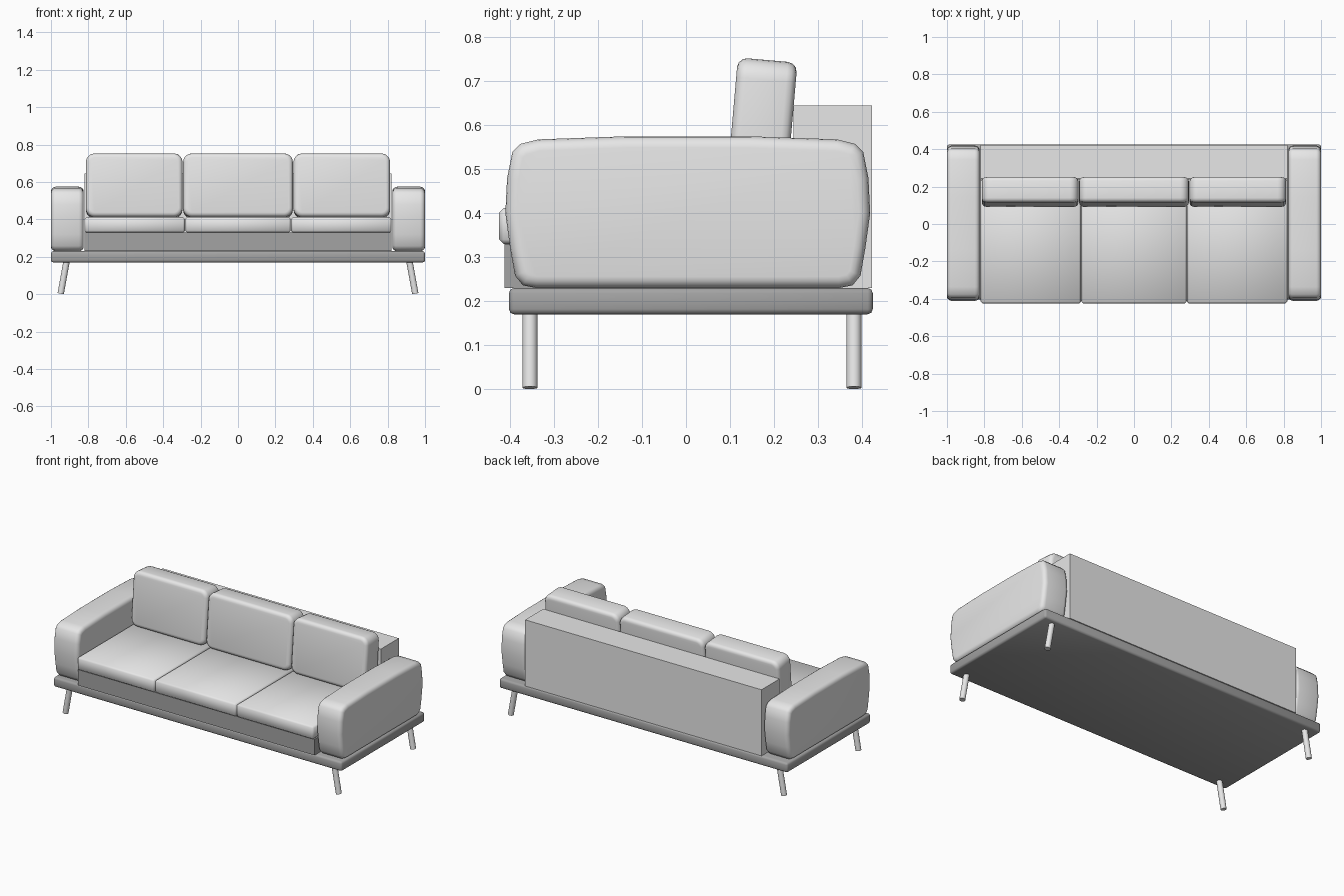
import bpy
import bmesh
import math
from mathutils import Vector

cube = bpy.data.objects.get("Cube")
if cube:
    bpy.data.objects.remove(cube, do_unlink=True)


def flat_colour(name, value):
    mat = bpy.data.materials.new(name)
    mat.use_nodes = True
    colour = (value, value, value, 1)
    mat.diffuse_color = colour
    mat.node_tree.nodes["Principled BSDF"].inputs["Base Color"].default_value = colour
    return mat


LIGHT = flat_colour("light_grey", 0.8)
DARK = flat_colour("dark_grey", 0.37)


def finish(name, bm, mat=LIGHT, bevel=0, segments=3, angle=30):
    """Turn a bmesh into a named object, rounded and smooth if it has a bevel."""
    bmesh.ops.recalc_face_normals(bm, faces=bm.faces)
    mesh = bpy.data.meshes.new(name)
    bm.to_mesh(mesh)
    bm.free()
    obj = bpy.data.objects.new(name, mesh)
    bpy.context.collection.objects.link(obj)
    mesh.materials.append(mat)
    bpy.ops.object.select_all(action='DESELECT')
    obj.select_set(True)
    bpy.context.view_layer.objects.active = obj
    if bevel:
        mod = obj.modifiers.new("soft_edges", 'BEVEL')
        mod.width = bevel
        mod.segments = segments
        mod.limit_method = 'ANGLE'
        mod.angle_limit = math.radians(50)
        bpy.ops.object.modifier_apply(modifier=mod.name)
    bpy.ops.object.shade_smooth_by_angle(angle=math.radians(angle))
    return obj


def box_mesh(x, y, z):
    """Box between the (low, high) pairs on each axis."""
    bm = bmesh.new()
    bmesh.ops.create_cube(bm, size=1)
    for v in bm.verts:
        v.co = [(a + b) / 2 + c * (b - a) for (a, b), c in zip((x, y, z), v.co)]
    return bm


def box(name, x, y, z, **options):
    return finish(name, box_mesh(x, y, z), **options)


# Platform, plinth and backrest
box("platform", (-1, 1), (-0.403, 0.425), (0.17, 0.23), mat=DARK,
    bevel=0.012, segments=2, angle=60)
box("seat_base", (-0.82, 0.82), (-0.413, 0.25), (0.23, 0.33), mat=DARK)
box("backrest", (-0.82, 0.82), (0.244, 0.423), (0.23, 0.645))

# Seat and back cushions
spans = {"right": (-0.82, -0.284), "middle": (-0.282, 0.282), "left": (0.284, 0.82)}
for side, (x0, x1) in spans.items():
    box(side + "_seat_cushion", (x0, x1), (-0.425, 0.24), (0.33, 0.412),
        bevel=0.01, segments=1, angle=60)

spans = {"right": (-0.813, -0.297), "middle": (-0.293, 0.293), "left": (0.297, 0.813)}
for side, (x0, x1) in spans.items():
    half = (x1 - x0) / 2
    bm = box_mesh((-half, half), (-0.068, 0.068), (-0.17, 0.17))
    corners = [e for e in bm.edges if abs(e.verts[0].co.y - e.verts[1].co.y) > 0.1]
    bmesh.ops.bevel(bm, geom=corners, offset=0.045, segments=5, profile=0.5, affect='EDGES')
    cushion = finish(side + "_back_cushion", bm, bevel=0.022, angle=60)
    cushion.location = ((x0 + x1) / 2, 0.171, 0.579)
    cushion.rotation_euler.x = math.radians(-5)

# Padded arms: a swollen side profile extruded across the width
half_profile = [(0.345, 0.23), (0.375, 0.236), (0.393, 0.258), (0.404, 0.32),
                (0.415, 0.4), (0.411, 0.48), (0.399, 0.54), (0.38, 0.558),
                (0.34, 0.568), (0.14, 0.575)]
profile = half_profile + [(-y, z) for y, z in reversed(half_profile)]
for side, x0 in (("right", -1), ("left", 0.825)):
    bm = bmesh.new()
    face = bm.faces.new([bm.verts.new((x0, y + 0.004, z)) for y, z in profile])
    moved = bmesh.ops.extrude_face_region(bm, geom=[face])["geom"]
    bmesh.ops.translate(bm, vec=(0.175, 0, 0),
                        verts=[g for g in moved if isinstance(g, bmesh.types.BMVert)])
    finish(side + "_arm", bm, bevel=0.026, segments=4, angle=60)

# Splayed round legs
for side, s in (("right", -1), ("left", 1)):
    for end, y in (("front", -0.355), ("back", 0.382)):
        top, foot = Vector((s * 0.915, y, 0.185)), Vector((s * 0.948, y, 0.003))
        bm = bmesh.new()
        bmesh.ops.create_cone(bm, cap_ends=True, segments=24, radius1=0.017,
                              radius2=0.017, depth=(top - foot).length)
        leg = finish(f"{end}_{side}_leg", bm)
        leg.location = (top + foot) / 2
        leg.rotation_euler = (top - foot).to_track_quat('Z', 'Y').to_euler()
